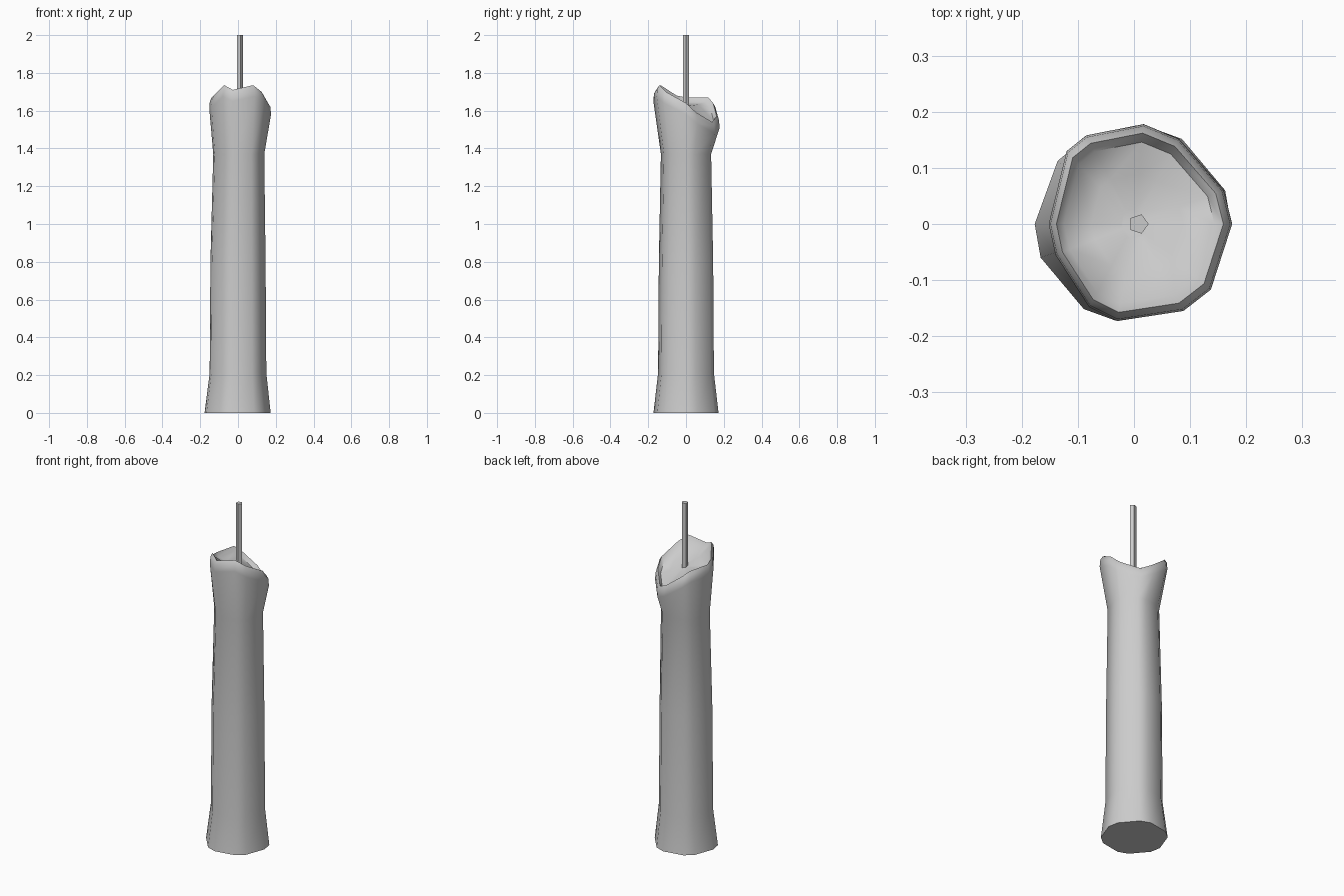
import bpy, bmesh, math

if "Cube" in bpy.data.objects:
    bpy.data.objects.remove(bpy.data.objects["Cube"])

# lip outline: x, y, height of the melted edge
LIP = [(.175, 0, 1.64), (.16, .06, 1.59), (.08, .152, 1.54), (.017, .178, 1.57),
       (-.085, .158, 1.64), (-.12, .13, 1.67), (-.152, 0, 1.67), (-.14, -.055, 1.68),
       (-.08, -.148, 1.735), (-.03, -.173, 1.71), (.088, -.155, 1.735), (.137, -.117, 1.70)]
ANGLES = [0, 20, 60, 80, 120, 140, 180, 200, 240, 260, 300, 320]


def round_ring(r, z, cx=0):
    return [(cx + r * math.cos(math.radians(a)), r * math.sin(math.radians(a)), z) for a in ANGLES]


def lip_ring(scale, drop, level=None, mix=0):
    ring = []
    for x, y, z in LIP:
        h = z - drop
        if level is not None:
            h += (level - h) * mix
        ring.append((x * scale, y * scale, h))
    return ring


def loft(name, rings, angle):
    bm = bmesh.new()
    loops = [[bm.verts.new(p) for p in ring] for ring in rings]
    for a, b in zip(loops, loops[1:]):
        n = len(a)
        for i in range(n):
            j = (i + 1) % n
            bm.faces.new((a[i], a[j], b[j], b[i]))
    bm.faces.new(loops[0][::-1])
    bm.faces.new(loops[-1])
    bmesh.ops.recalc_face_normals(bm, faces=bm.faces)
    mesh = bpy.data.meshes.new(name)
    bm.to_mesh(mesh)
    bm.free()
    obj = bpy.data.objects.new(name, mesh)
    bpy.context.collection.objects.link(obj)
    bpy.ops.object.select_all(action='DESELECT')
    obj.select_set(True)
    bpy.context.view_layer.objects.active = obj
    bpy.ops.object.shade_smooth_by_angle(angle=math.radians(angle))
    return obj


# wax body: flared foot, tapering shaft, flared melted lip and shallow bowl
loft("candle_body", [
    round_ring(.175, 0, -.002),
    round_ring(.15, .21),
    round_ring(.146, .8),
    round_ring(.135, 1.37, .004),
    lip_ring(1, .06),
    lip_ring(.98, .02),
    lip_ring(.91, 0),
    lip_ring(.82, .025),
    lip_ring(.5, .03, 1.625, .5),
    lip_ring(.15, .03, 1.625, .9)], 60)

# five-sided wick
wick = [(.008 + .018 * math.cos(k * math.tau / 5), .018 * math.sin(k * math.tau / 5)) for k in range(5)]
loft("wick", [[(x, y, z) for x, y in wick] for z in (1.6, 2.0)], 30)
